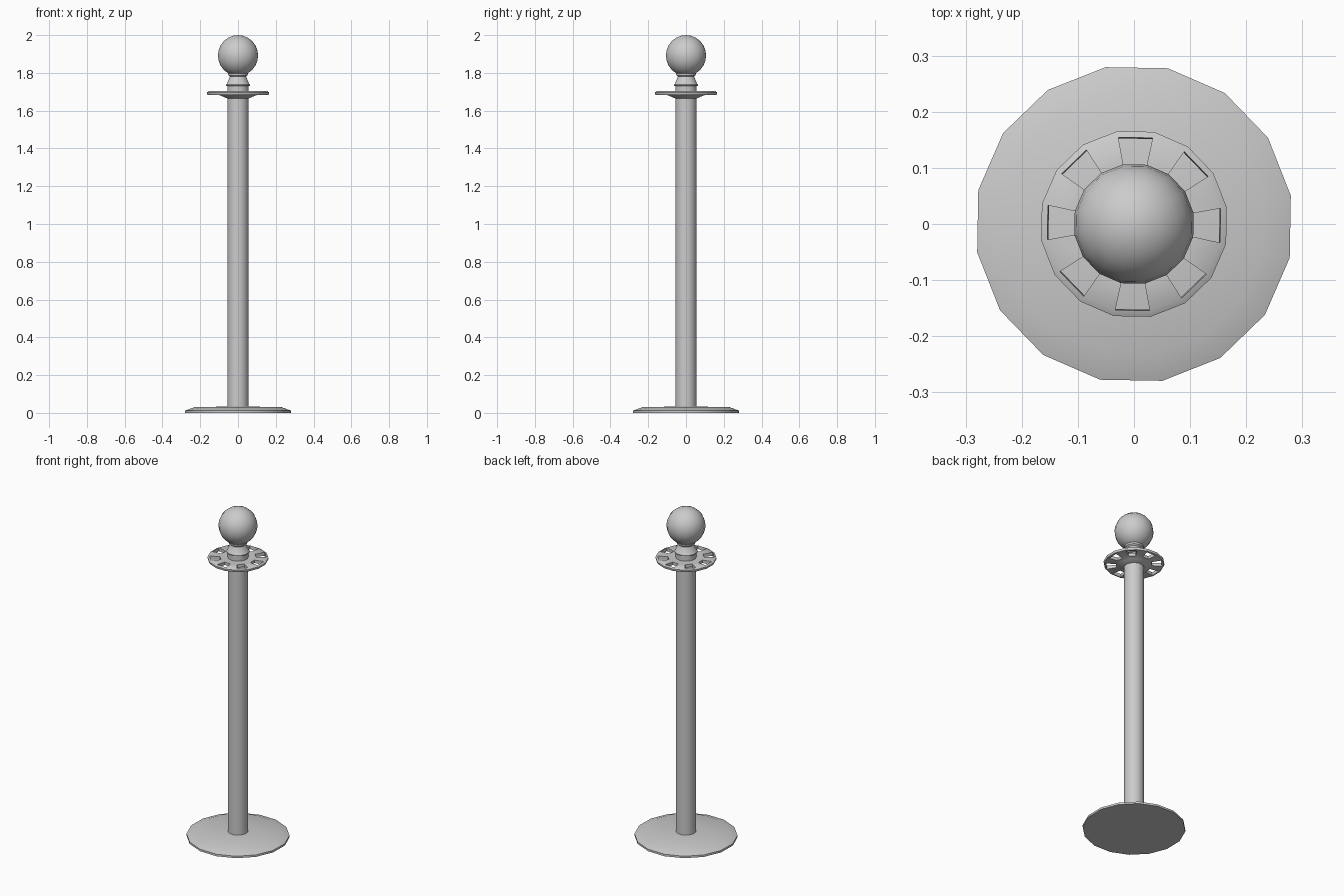
import bpy, bmesh, math

cube = bpy.data.objects.get("Cube")
if cube:
    bpy.data.objects.remove(cube, do_unlink=True)

SIDES = 16
TURN = math.radians(-1)

grey = bpy.data.materials.new("satin grey metal")
grey.use_nodes = True
GREY = (0.6, 0.6, 0.6, 1)
grey.diffuse_color = GREY
grey.node_tree.nodes["Principled BSDF"].inputs["Base Color"].default_value = GREY


def turned_part(name, profile, open_bands=None, angle=35):
    """Revolve a (radius, z) profile; open_bands cuts slots through two bands."""
    bm = bmesh.new()
    rings = []
    for r, z in profile:
        ring = []
        for i in range(SIDES):
            a = (i - 0.5) * math.tau / SIDES + TURN
            ring.append(bm.verts.new((r * math.cos(a), r * math.sin(a), z)))
        rings.append(ring)
    for i in range(SIDES):
        j = (i + 1) % SIDES
        slotted = open_bands and i % 2 == 0
        for k in range(len(rings) - 1):
            if slotted and k in open_bands:
                continue
            lo, hi = rings[k], rings[k + 1]
            bm.faces.new((lo[i], lo[j], hi[j], hi[i]))
        if slotted:
            # Walls lining the slot
            b, t = open_bands
            low = [rings[b][i], rings[b + 1][i], rings[b + 1][j], rings[b][j]]
            top = [rings[t + 1][i], rings[t][i], rings[t][j], rings[t + 1][j]]
            for k in range(4):
                m = (k + 1) % 4
                bm.faces.new((low[k], low[m], top[m], top[k]))
    bm.faces.new(rings[0][::-1])
    bm.faces.new(rings[-1])
    bmesh.ops.recalc_face_normals(bm, faces=bm.faces)
    mesh = bpy.data.meshes.new(name)
    bm.to_mesh(mesh)
    bm.free()
    obj = bpy.data.objects.new(name, mesh)
    bpy.context.collection.objects.link(obj)
    finish(obj, angle)
    return obj


def finish(obj, angle):
    obj.data.materials.append(grey)
    bpy.ops.object.select_all(action='DESELECT')
    obj.select_set(True)
    bpy.context.view_layer.objects.active = obj
    bpy.ops.object.shade_smooth_by_angle(angle=math.radians(angle))


# Floor plate and pole
turned_part("base_plate", [(0.284, 0), (0.284, 0.012), (0.235, 0.03), (0.05, 0.034)])
turned_part("pole", [(0.056, 0.02), (0.056, 1.69)])

# Slotted rope collar
turned_part("rope_collar", [
    (0.056, 1.664), (0.08, 1.674), (0.1, 1.682), (0.155, 1.682), (0.165, 1.684),
    (0.168, 1.69), (0.168, 1.697), (0.157, 1.703), (0.1, 1.7), (0.056, 1.7)],
    open_bands=(2, 7))

# Neck with its two beads
turned_part("neck", [
    (0.057, 1.69), (0.057, 1.73), (0.064, 1.732), (0.064, 1.738), (0.06, 1.742),
    (0.044, 1.78), (0.052, 1.787), (0.053, 1.797), (0.046, 1.805)])

# Ball finial
bpy.ops.mesh.primitive_uv_sphere_add(
    segments=SIDES, ring_count=12, radius=0.108, location=(0, 0, 1.892),
    rotation=(0, 0, math.pi / SIDES + TURN))
ball = bpy.context.object
ball.name = "ball_finial"
finish(ball, 50)
